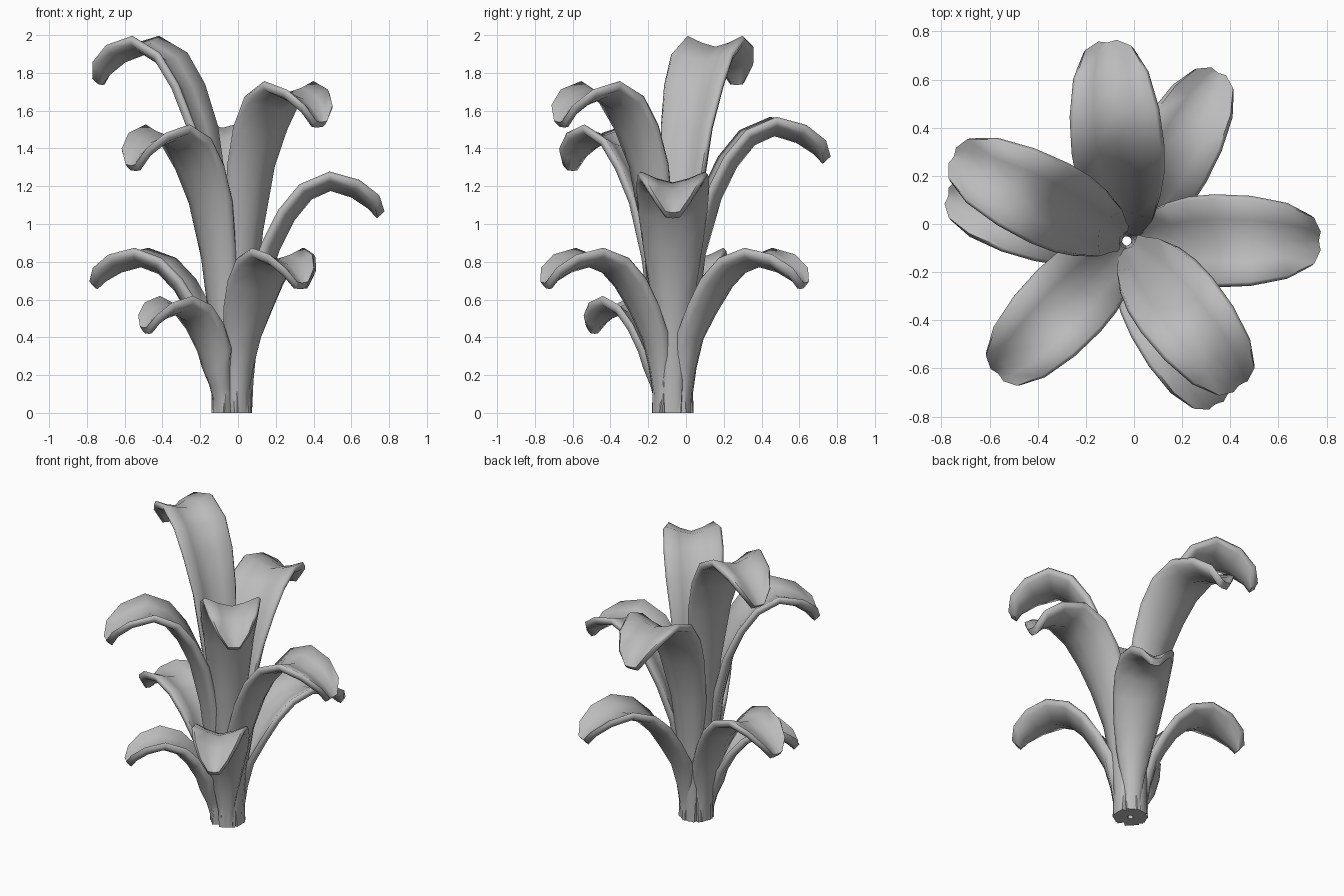
import bpy, bmesh
from math import radians, cos, sin
from mathutils import Vector

if "Cube" in bpy.data.objects:
    bpy.data.objects.remove(bpy.data.objects["Cube"], do_unlink=True)

grey = bpy.data.materials.new("plain_grey")
grey.use_nodes = True
colour = (0.5, 0.5, 0.5, 1)
grey.diffuse_color = colour
grey.node_tree.nodes["Principled BSDF"].inputs["Base Color"].default_value = colour

CENTRE = Vector((-0.03, -0.07, 0))
# Stem rows: radius, fraction of stem height, half width, thickness
STEM = [(0.104, 0, 0.042, 0.085), (0.112, 0.2, 0.052, 0.08),
        (0.134, 0.45, 0.076, 0.06), (0.175, 0.74, 0.112, 0.05)]
# Blade rows up to the crest and beyond it: radius, drop below the crest, half width
RISING = [(0.25, 0.42, 0.145), (0.33, 0.26, 0.167), (0.42, 0.15, 0.176), (0.52, 0.105, 0.17)]
FALLING = [(0.63, 0.14, 0.143), (0.72, 0.2, 0.095), (0.765, 0.25, 0.038)]
BLADE_THICK = 0.045
# Section loop with a rolled rim: across, rise as part of the thickness
SECTION = [(-1, -0.1), (-0.5, 0), (0, 0), (0.5, 0), (1, -0.1), (1.1, 0.45),
           (1, 1), (0.5, 1), (0, 1), (-0.5, 1), (-1, 1), (-1.1, 0.45)]


def make_leaf(name, angle, height, reach, rise, fall, width):
    """Sweep a channelled section along an arching midrib."""
    blade = [(r * reach, height - 0.1 - (d - 0.1) * scale, w, BLADE_THICK)
             for part, scale in ((RISING, rise), (FALLING, fall)) for r, d, w in part]
    rows = [(r, f * blade[0][1], w, t) for r, f, w, t in STEM] + blade
    out = Vector((cos(radians(angle)), sin(radians(angle)), 0))
    side = Vector((-out.y, out.x, 0))
    up = Vector((0, 0, 1))
    mid = [CENTRE + out * r + up * z for r, z, w, t in rows]
    bm = bmesh.new()
    rings = []
    last = len(rows) - 1
    for i, (r, z, w, thick) in enumerate(rows):
        tangent = (mid[min(i + 1, last)] - mid[max(i - 1, 0)]).normalized()
        normal = tangent.cross(side).normalized() if i else -out
        half = w if i == 0 else w * width
        # The channel flattens out at both ends
        depth = 0.01 if i in (0, last) else min(0.058, 0.5 * half)
        rings.append([bm.verts.new(mid[i] + side * (u * half)
                                   + normal * (depth * abs(u) ** 1.4 + thick * n))
                      for u, n in SECTION])
    for a, b in zip(rings, rings[1:]):
        for j in range(len(a)):
            k = (j + 1) % len(a)
            bm.faces.new((a[j], a[k], b[k], b[j]))
    bm.faces.new(rings[0])
    bm.faces.new(rings[-1])
    bmesh.ops.recalc_face_normals(bm, faces=bm.faces)
    mesh = bpy.data.meshes.new(name)
    bm.to_mesh(mesh)
    bm.free()
    mesh.materials.append(grey)
    leaf = bpy.data.objects.new(name, mesh)
    bpy.context.collection.objects.link(leaf)
    bpy.ops.object.select_all(action="DESELECT")
    leaf.select_set(True)
    bpy.context.view_layer.objects.active = leaf
    bpy.ops.object.shade_smooth_by_angle(angle=radians(75))


# Upper leaves: angle, height, reach, rise, fall, width
make_leaf("top_leaf", 154, 2.0, 1.0, 1.28, 1.1, 0.95)
make_leaf("back_leaf", 95.5, 1.57, 1.04, 1.05, 1.0, 1.0)
make_leaf("left_leaf", 0, 1.28, 1.0, 1.0, 1.0, 1.0)
make_leaf("front_left_leaf", -52, 1.76, 0.95, 1.15, 1.0, 0.97)
make_leaf("front_right_leaf", -134, 1.53, 0.96, 1.05, 1.0, 0.95)

# Lower leaves: angle, reach
for name, angle, reach in [("low_back_leaf", 61.5, 1.0), ("low_right_leaf", 166, 0.96),
                           ("low_front_leaf", -61.5, 0.97)]:
    make_leaf(name, angle, 0.875, reach, 0.8, 0.8, 0.9)
make_leaf("small_leaf", -137, 0.62, 0.79, 0.68, 0.68, 0.75)
